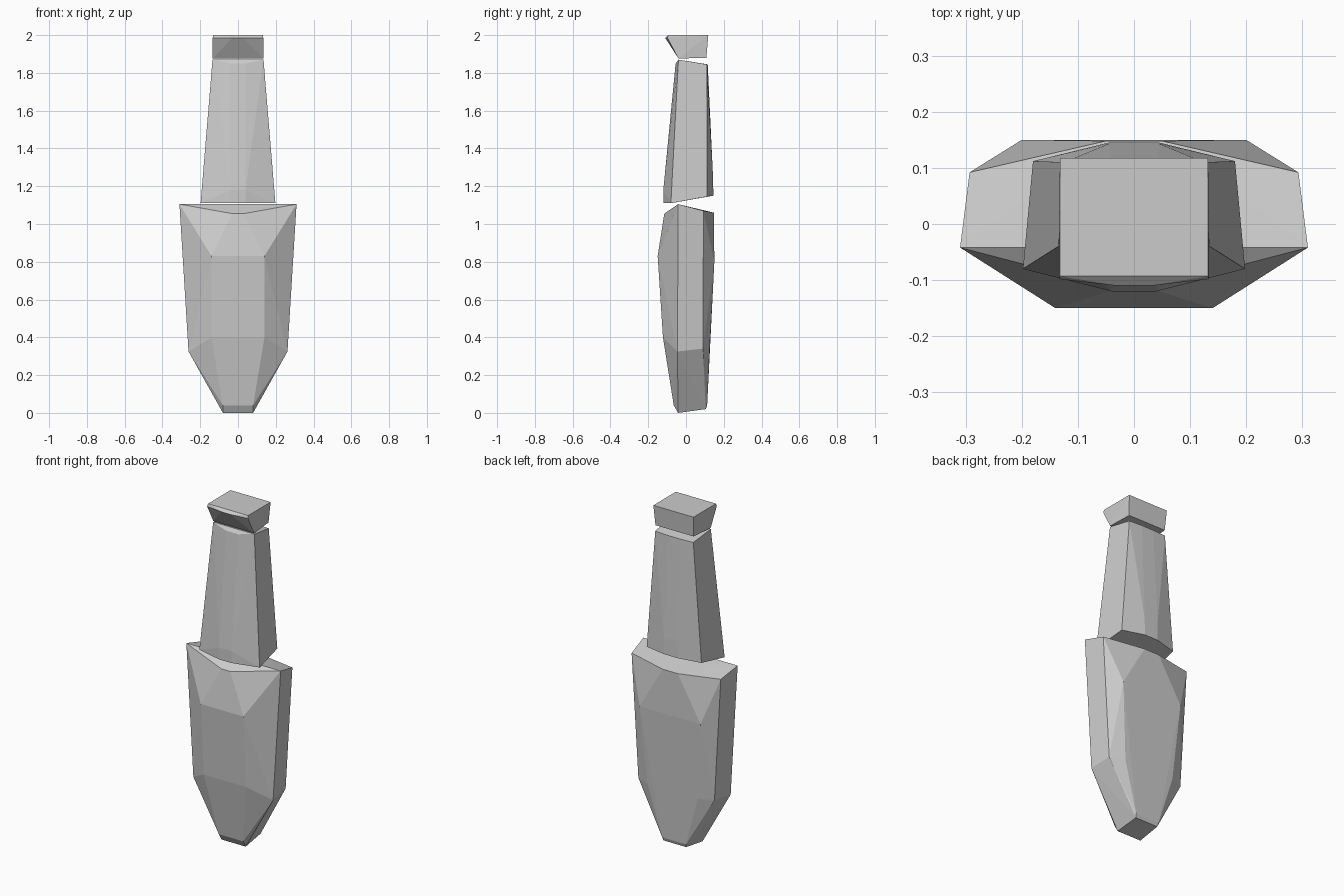
import bpy, bmesh


def faceted_block(name, half_points):
    """Chiselled convex block from corner points mirrored across x."""
    bm = bmesh.new()
    for x, y, z in half_points:
        for s in ((1, -1) if x else (1,)):
            bm.verts.new((s * x, y, z))
    res = bmesh.ops.convex_hull(bm, input=bm.verts[:])
    loose = {g for g in res["geom_interior"] + res["geom_unused"]
             if isinstance(g, bmesh.types.BMVert)}
    bmesh.ops.delete(bm, geom=list(loose), context='VERTS')
    bmesh.ops.dissolve_limit(bm, angle_limit=0.02, verts=bm.verts[:], edges=bm.edges[:])
    bmesh.ops.recalc_face_normals(bm, faces=bm.faces[:])
    mesh = bpy.data.meshes.new(name)
    bm.to_mesh(mesh)
    bm.free()
    obj = bpy.data.objects.new(name, mesh)
    bpy.context.collection.objects.link(obj)
    return obj


# Wide tapering lower stone
faceted_block("lower_block", [
    (0.31, -0.042, 1.105), (0.293, 0.092, 1.07), (0.03, -0.115, 1.055), (0.05, 0.148, 1.06),
    (0.14, -0.15, 0.83), (0.20, 0.15, 0.80),
    (0.262, -0.045, 0.325), (0.25, 0.09, 0.34), (0.14, -0.122, 0.40), (0.165, 0.125, 0.34),
    (0.08, -0.065, 0.04), (0.08, -0.042, 0.0), (0.075, 0.105, 0.02), (0.078, 0.112, 0.04),
])

# Narrow middle stone
faceted_block("middle_block", [
    (0.198, -0.08, 1.11), (0.18, 0.112, 1.145), (0.04, -0.12, 1.11), (0.045, 0.145, 1.15),
    (0.04, -0.12, 1.18), (0.045, 0.143, 1.25),
    (0.135, -0.04, 1.87), (0.125, 0.11, 1.845), (0.04, -0.055, 1.85), (0.04, 0.115, 1.845),
])

# Small flared cap
faceted_block("cap_block", [
    (0.134, -0.04, 1.876), (0.125, 0.108, 1.88),
    (0.134, -0.098, 1.985), (0.03, -0.11, 1.985),
    (0.132, -0.093, 2.0), (0.132, 0.118, 2.0),
])
